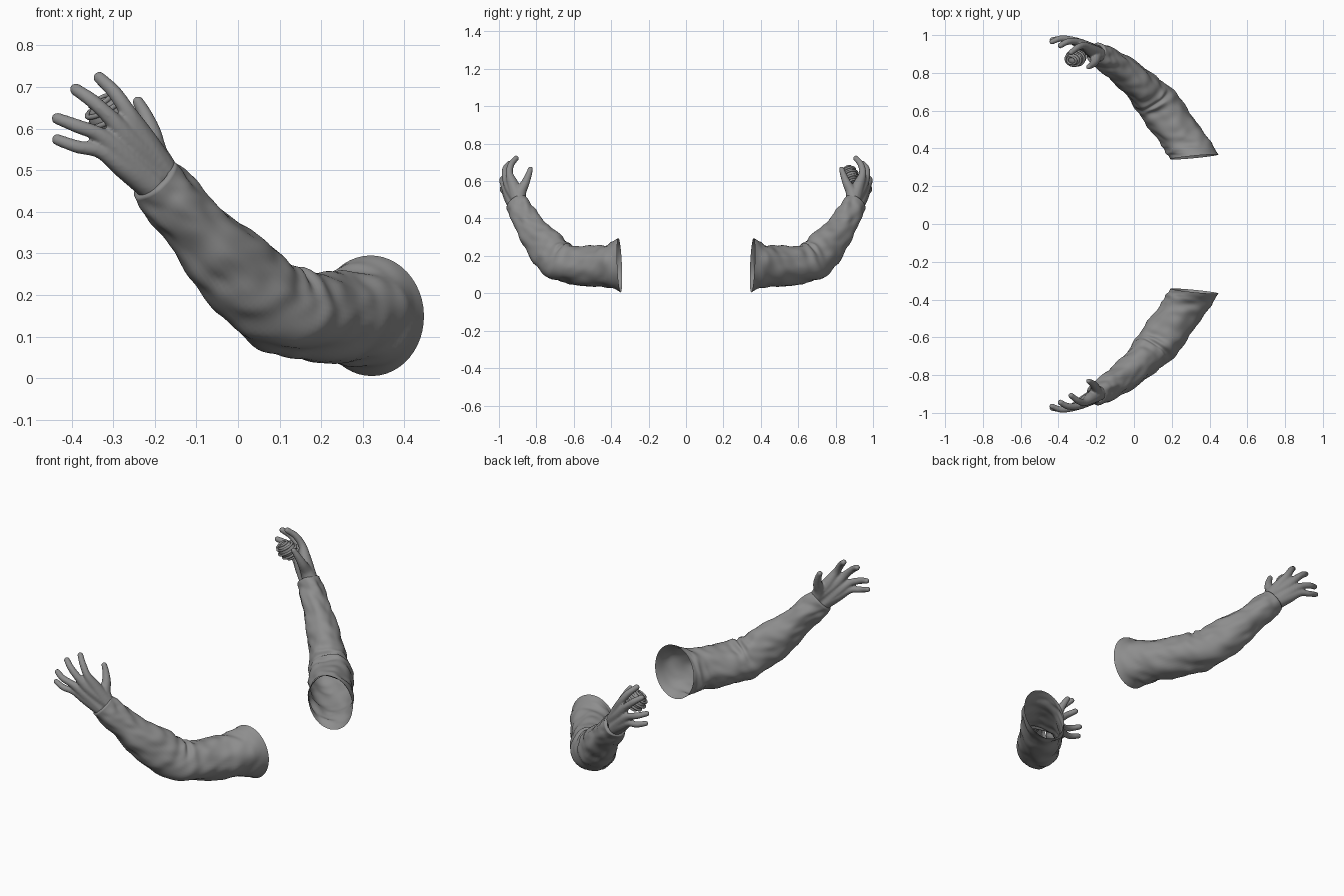
import bpy, bmesh, math
from mathutils import Vector, noise

if "Cube" in bpy.data.objects:
    bpy.data.objects.remove(bpy.data.objects["Cube"])

grey = bpy.data.materials.new("plain_grey")
grey.use_nodes = True
tone = (0.27, 0.27, 0.27, 1)
grey.diffuse_color = tone
grey.node_tree.nodes["Principled BSDF"].inputs["Base Color"].default_value = tone


def finish(bm, name, side=1):
    """Mirror across y when side is -1, then make a smooth object."""
    if side < 0:
        for v in bm.verts:
            v.co.y = -v.co.y
        bmesh.ops.reverse_faces(bm, faces=bm.faces[:])
    mesh = bpy.data.meshes.new(name)
    bm.to_mesh(mesh)
    bm.free()
    mesh.materials.append(grey)
    for p in mesh.polygons:
        p.use_smooth = True
    ob = bpy.data.objects.new(name, mesh)
    bpy.context.collection.objects.link(ob)
    return ob


def spline(stations, f):
    """Catmull-Rom sample of tuples, f runs from 0 to 1."""
    n = len(stations) - 1
    i = min(int(f * n), n - 1)
    t = f * n - i
    p1, p2 = stations[i], stations[i + 1]
    p0 = stations[i - 1] if i else [2 * a - b for a, b in zip(p1, p2)]
    p3 = stations[i + 2] if i + 2 <= n else [2 * b - a for a, b in zip(p1, p2)]
    return [0.5 * (2 * b + (c - a) * t + (2 * a - 5 * b + 4 * c - d) * t * t
                   + (3 * b - a - 3 * c + d) * t ** 3)
            for a, b, c, d in zip(p0, p1, p2, p3)]


# x, y, z, half width, half height from shoulder to wrist
ARM = [(.32, -.355, .15, .114, .145), (.285, -.41, .147, .112, .118),
       (.23, -.49, .145, .112, .108), (.155, -.595, .15, .11, .103),
       (.09, -.675, .17, .105, .105), (.02, -.745, .235, .09, .106),
       (-.06, -.81, .32, .078, .088), (-.14, -.865, .41, .068, .075),
       (-.2, -.905, .48, .058, .065)]


def wrinkle(f, th):
    """Cloth relief: slanting soft folds plus tight creases inside the elbow."""
    c, s = math.cos(th), math.sin(th)
    soft = noise.noise(Vector((c * 1.2, s * 1.2, f * 9 + c * .8)))
    fine = noise.noise(Vector((c * 2 + 7, s * 2, f * 20 + s * 1.5)))
    crease = math.sin(f * 75 + c * 2) * math.exp(-((f - .47) / .12) ** 2)
    fade = min(1, f * 9, (1 - f) * 12 + .2)
    return fade * (.012 * soft + .006 * fine + .006 * crease * max(0, s))


def sleeve(name, side):
    bm = bmesh.new()
    rows, cols = 96, 48
    rings = []
    for i in range(rows + 2):
        f = min(i / rows, 1)
        x, y, z, a, b = spline(ARM, f)
        ahead, behind = spline(ARM, min(f + .03, 1)), spline(ARM, max(f - .03, 0))
        t = (Vector(ahead[:3]) - Vector(behind[:3])).normalized()
        u = Vector((-t.y, t.x, 0)).normalized()
        v = t.cross(u)
        slant = .5 * max(0, 1 - f * 3.5)
        shrink = .74 if i > rows else 1       # cuff turns in at the wrist
        ring = []
        for j in range(cols):
            th = math.tau * j / cols
            w = wrinkle(f, th)
            du = (a + w) * math.cos(th) * shrink
            dv = (b + w) * math.sin(th) * shrink
            ring.append(bm.verts.new(Vector((x, y, z)) + u * du + v * dv - t * du * slant))
        rings.append(ring)
    for r, q in zip(rings, rings[1:]):
        for j in range(cols):
            k = (j + 1) % cols
            bm.faces.new((r[j], r[k], q[k], q[j]))
    return finish(bm, name, side)


# Chains of x, y, z, radius: palm rays run into the fingers
WRIST_LOW, WRIST_HIGH = (-.21, -.912, .468, .041), (-.185, -.895, .498, .041)
HAND = [
    [WRIST_LOW, (-.27, -.942, .508, .032), (-.33, -.97, .545, .019),
     (-.385, -.981, .556, .0165), (-.434, -.975, .573, .0145)],
    [WRIST_LOW, (-.275, -.946, .535, .033), (-.33, -.974, .583, .02),
     (-.387, -.982, .606, .0175), (-.434, -.965, .624, .015)],
    [WRIST_HIGH, (-.255, -.938, .565, .033), (-.303, -.964, .622, .021),
     (-.35, -.965, .666, .018), (-.39, -.945, .694, .0155)],
    [WRIST_HIGH, (-.23, -.922, .575, .033), (-.264, -.944, .638, .021),
     (-.298, -.935, .688, .018), (-.333, -.908, .722, .0155)],
    [WRIST_HIGH, (-.2, -.885, .54, .032), (-.207, -.86, .588, .024),
     (-.223, -.842, .632, .018), (-.24, -.832, .664, .0145)],
]


def hand(name, side):
    bm = bmesh.new()
    steps = 26
    for chain in HAND:
        for i in range(steps + 1):
            x, y, z, r = spline(chain, i / steps)
            ball = bmesh.ops.create_icosphere(bm, subdivisions=2, radius=r)
            bmesh.ops.translate(bm, verts=ball["verts"], vec=(x, y, z))
    ob = finish(bm, name, side)
    # Fuse the balls into one skin and soften it
    fuse = ob.modifiers.new("fuse", "REMESH")
    fuse.mode = "VOXEL"
    fuse.voxel_size = .005
    fuse.use_smooth_shade = True
    soft = ob.modifiers.new("soften", "SMOOTH")
    soft.factor = .5
    soft.iterations = 5
    return ob


def ribbed_ball(name, centre):
    """Small held ball wrapped in raised hoops."""
    bm = bmesh.new()
    bmesh.ops.create_uvsphere(bm, u_segments=24, v_segments=12, radius=.043)
    major, minor = 28, 8
    for k in range(5):
        lat = math.radians(-60 + 30 * k)
        R, h = .046 * math.cos(lat), .046 * math.sin(lat)
        grid = []
        for i in range(major):
            p = math.tau * i / major
            row = []
            for j in range(minor):
                q = math.tau * j / minor
                d = R + .006 * math.cos(q)
                row.append(bm.verts.new((d * math.cos(p), d * math.sin(p),
                                         h + .006 * math.sin(q))))
            grid.append(row)
        for i in range(major):
            r, s = grid[i], grid[(i + 1) % major]
            for j in range(minor):
                n = (j + 1) % minor
                bm.faces.new((r[j], s[j], s[n], r[n]))
    ob = finish(bm, name)
    ob.location = centre
    ob.scale = (1.15, .9, 1.08)
    ob.rotation_euler = (.3, -.5, 0)
    return ob


for label, side in (("front", 1), ("back", -1)):
    sleeve(label + "_sleeve", side)
    hand(label + "_hand", side)
ribbed_ball("held_ball", (-.31, .878, .63))
